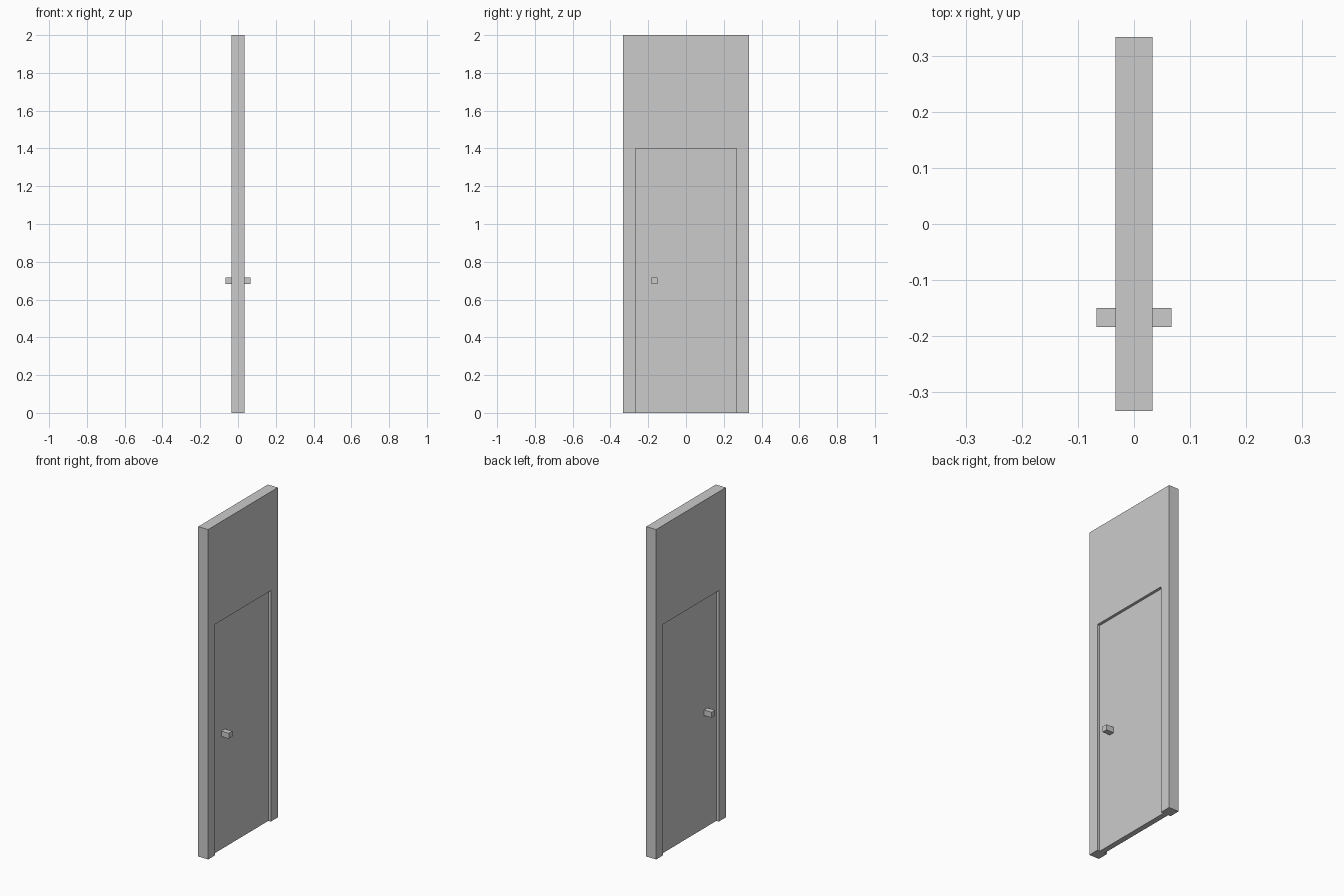
import bpy, bmesh

if "Cube" in bpy.data.objects:
    bpy.data.objects.remove(bpy.data.objects["Cube"])

U = 1 / 30          # base module: wall half thickness, knob width


def add_object(name, bm):
    bmesh.ops.recalc_face_normals(bm, faces=bm.faces)
    mesh = bpy.data.meshes.new(name)
    bm.to_mesh(mesh)
    bm.free()
    obj = bpy.data.objects.new(name, mesh)
    bpy.context.collection.objects.link(obj)
    return obj


def extrude_profile(name, profile, x0, x1):
    """Extrude a (y, z) outline along x from x0 to x1."""
    bm = bmesh.new()
    face = bm.faces.new([bm.verts.new((x0, y, z)) for y, z in profile])
    grown = bmesh.ops.extrude_face_region(bm, geom=[face], use_keep_orig=True)
    verts = [g for g in grown["geom"] if isinstance(g, bmesh.types.BMVert)]
    bmesh.ops.translate(bm, verts=verts, vec=(x1 - x0, 0, 0))
    return add_object(name, bm)


def rect(y0, y1, z0, z1):
    return [(y0, z0), (y1, z0), (y1, z1), (y0, z1)]


# Wall panel with a doorway cut up from the floor
w, d, h = 10 * U, 8 * U, 1.4
extrude_profile("door_frame",
                [(-w, 0), (-d, 0), (-d, h), (d, h), (d, 0), (w, 0), (w, 2), (-w, 2)],
                -U, U)

# Door leaf, recessed on both sides
extrude_profile("door_leaf", rect(-d, d, 0, h), -U / 2, U / 2)

# Square knob on the leaf, mirrored to the other side
knob = extrude_profile("door_knobs", rect(-5.5 * U, -4.5 * U, 0.7 - U / 2, 0.7 + U / 2),
                       U / 2, 2 * U)
mirror = knob.modifiers.new("both_sides", 'MIRROR')
mirror.use_axis = (True, False, False)
mirror.use_mirror_merge = False
